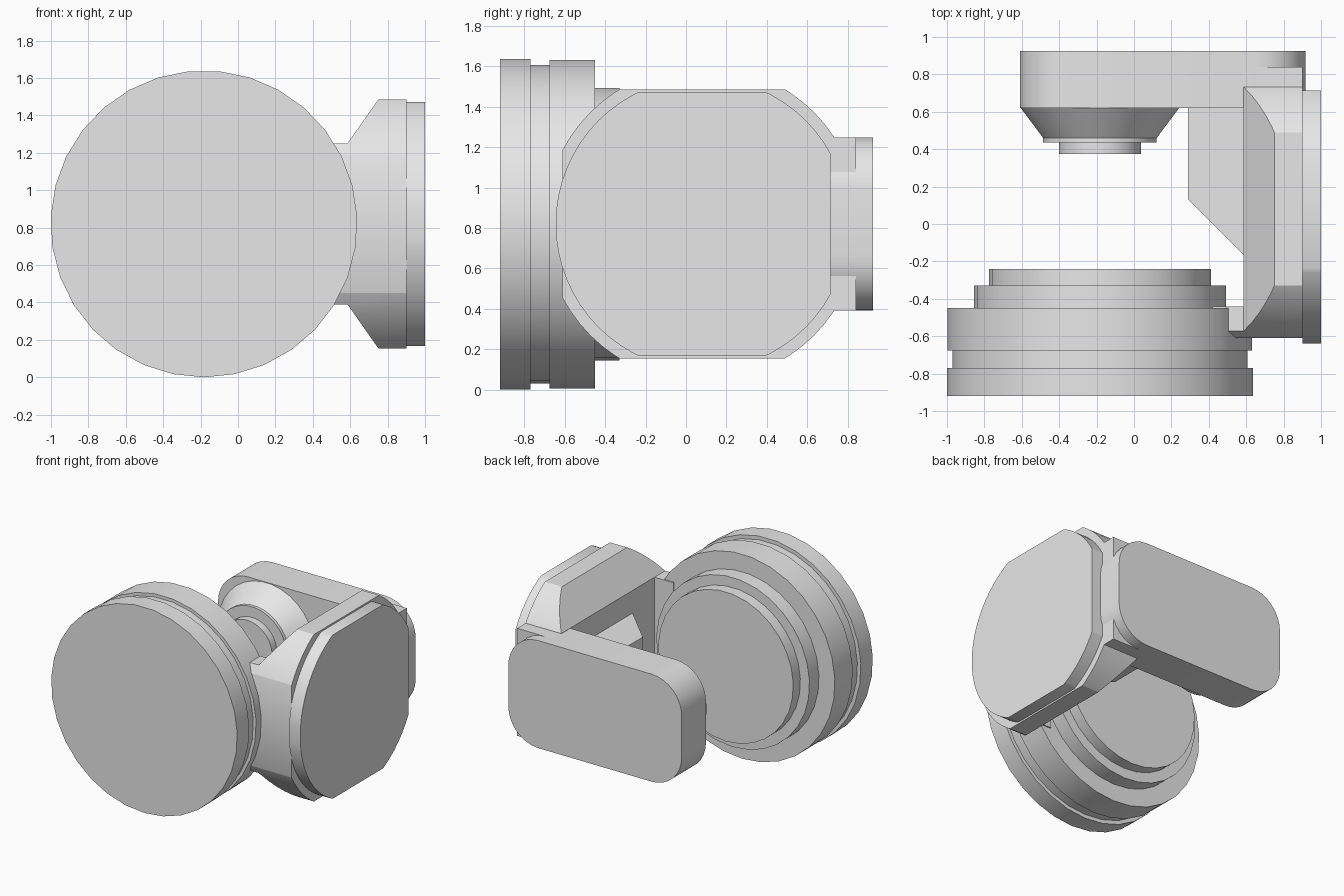
import bpy
import bmesh
from math import sin, cos, pi, radians
from mathutils import Vector

old = bpy.data.objects.get("Cube")
if old:
    bpy.data.objects.remove(old, do_unlink=True)

grey = bpy.data.materials.new("plain grey")
grey.use_nodes = True
GREY = (0.8, 0.8, 0.8, 1)
grey.diffuse_color = GREY
grey.node_tree.nodes["Principled BSDF"].inputs["Base Color"].default_value = GREY

DRUM_X = -0.182   # axis shared by drum and nozzle
MID_Z = 0.82      # height of every part's centre line
HEAD_Y = 0.08     # centre of the round side housing


def finish(name, bm):
    bmesh.ops.recalc_face_normals(bm, faces=bm.faces)
    mesh = bpy.data.meshes.new(name)
    bm.to_mesh(mesh)
    bm.free()
    mesh.materials.append(grey)
    obj = bpy.data.objects.new(name, mesh)
    bpy.context.collection.objects.link(obj)
    bpy.ops.object.select_all(action="DESELECT")
    obj.select_set(True)
    bpy.context.view_layer.objects.active = obj
    bpy.ops.object.shade_smooth_by_angle(angle=radians(30))
    return obj


def turned(name, profile, sides):
    """Revolve (y, radius) steps around the drum axis, flat side up."""
    bm = bmesh.new()
    rings = []
    for y, r in profile:
        angles = [(i + 0.5) * 2 * pi / sides for i in range(sides)]
        rings.append([bm.verts.new((DRUM_X + r * sin(a), y, MID_Z + r * cos(a)))
                      for a in angles])
    for a, b in zip(rings, rings[1:]):
        for i in range(sides):
            j = (i + 1) % sides
            bm.faces.new((a[i], a[j], b[j], b[i]))
    bm.faces.new(rings[0])
    bm.faces.new(rings[-1])
    return finish(name, bm)


def extrude(points, offset):
    bm = bmesh.new()
    face = bm.faces.new([bm.verts.new(p) for p in points])
    new = bmesh.ops.extrude_face_region(bm, geom=[face], use_keep_orig=True)
    moved = [v for v in new["geom"] if isinstance(v, bmesh.types.BMVert)]
    bmesh.ops.translate(bm, verts=moved, vec=offset)
    return bm


def cut(bm, point, normal):
    """Remove everything on the normal's side and close the hole."""
    geom = bm.verts[:] + bm.edges[:] + bm.faces[:]
    res = bmesh.ops.bisect_plane(bm, geom=geom, plane_co=point,
                                 plane_no=Vector(normal).normalized(), clear_outer=True)
    edges = [e for e in res["geom_cut"] if isinstance(e, bmesh.types.BMEdge)]
    if edges:
        bmesh.ops.contextual_create(bm, geom=edges)


def trimmed_disc(radius, x0, x1, y0, y1, half_height):
    """Disc across x, trimmed flat at front, back, top and bottom."""
    n = 64
    pts = [(x0, HEAD_Y + radius * cos(2 * pi * i / n), MID_Z + radius * sin(2 * pi * i / n))
           for i in range(n)]
    bm = extrude(pts, (x1 - x0, 0, 0))
    cut(bm, (0, y0, 0), (0, -1, 0))
    cut(bm, (0, y1, 0), (0, 1, 0))
    for s in (1, -1):
        cut(bm, (0, 0, MID_Z + s * half_height), (0, 0, s))
    return bm


# Stepped front drum
turned("front_drum", [(-0.92, 0.82), (-0.77, 0.82), (-0.77, 0.79), (-0.675, 0.79),
                      (-0.675, 0.815), (-0.45, 0.815), (-0.45, 0.675), (-0.33, 0.675),
                      (-0.33, 0.595), (-0.24, 0.595)], 31)

# Tapered nozzle facing the drum
turned("rear_nozzle", [(0.63, 0.425), (0.62, 0.425), (0.46, 0.305), (0.435, 0.305),
                       (0.435, 0.22), (0.375, 0.22)], 32)

# Side housing with sloped upper and lower inner faces
housing = trimmed_disc(0.782, 0.585, 0.9, -0.61, 0.733, 0.665)
for s in (1, -1):
    cut(housing, (0.75, 0, MID_Z + s * 0.665), (-0.235, 0, s * 0.165))
finish("side_housing", housing)

# Outer cover of the housing
finish("side_cover", trimmed_disc(0.725, 0.9, 1.0, -0.64, 0.715, 0.652))

# Bridge between housing and drum
finish("drum_bridge", trimmed_disc(0.782, 0.42, 0.59, -0.61, -0.44, 0.43))

# Gusset inside the corner
finish("corner_gusset", extrude([(0.29, 0.63, 0.57), (0.29, 0.13, 0.57),
                                 (0.587, -0.165, 0.57), (0.587, 0.63, 0.57)], (0, 0, 0.5)))

# Rear arm with rounded corners
LEFT, RIGHT, HALF, R = -0.61, 0.918, 0.428, 0.265
outline = []
for k, (cx, cz) in enumerate([(RIGHT - R, HALF - R), (LEFT + R, HALF - R),
                              (LEFT + R, R - HALF), (RIGHT - R, R - HALF)]):
    for i in range(9):
        a = (k + i / 8) * pi / 2
        outline.append((cx + R * cos(a), 0.62, MID_Z + cz + R * sin(a)))
finish("rear_arm", extrude(outline, (0, 0.305, 0)))

# Square joint between rear arm and housing
finish("arm_joint", extrude([(x, 0.62, MID_Z + z) for x, z in
                             [(0.585, -HALF), (0.9, -HALF), (0.9, HALF), (0.585, HALF)]],
                            (0, 0.22, 0)))
